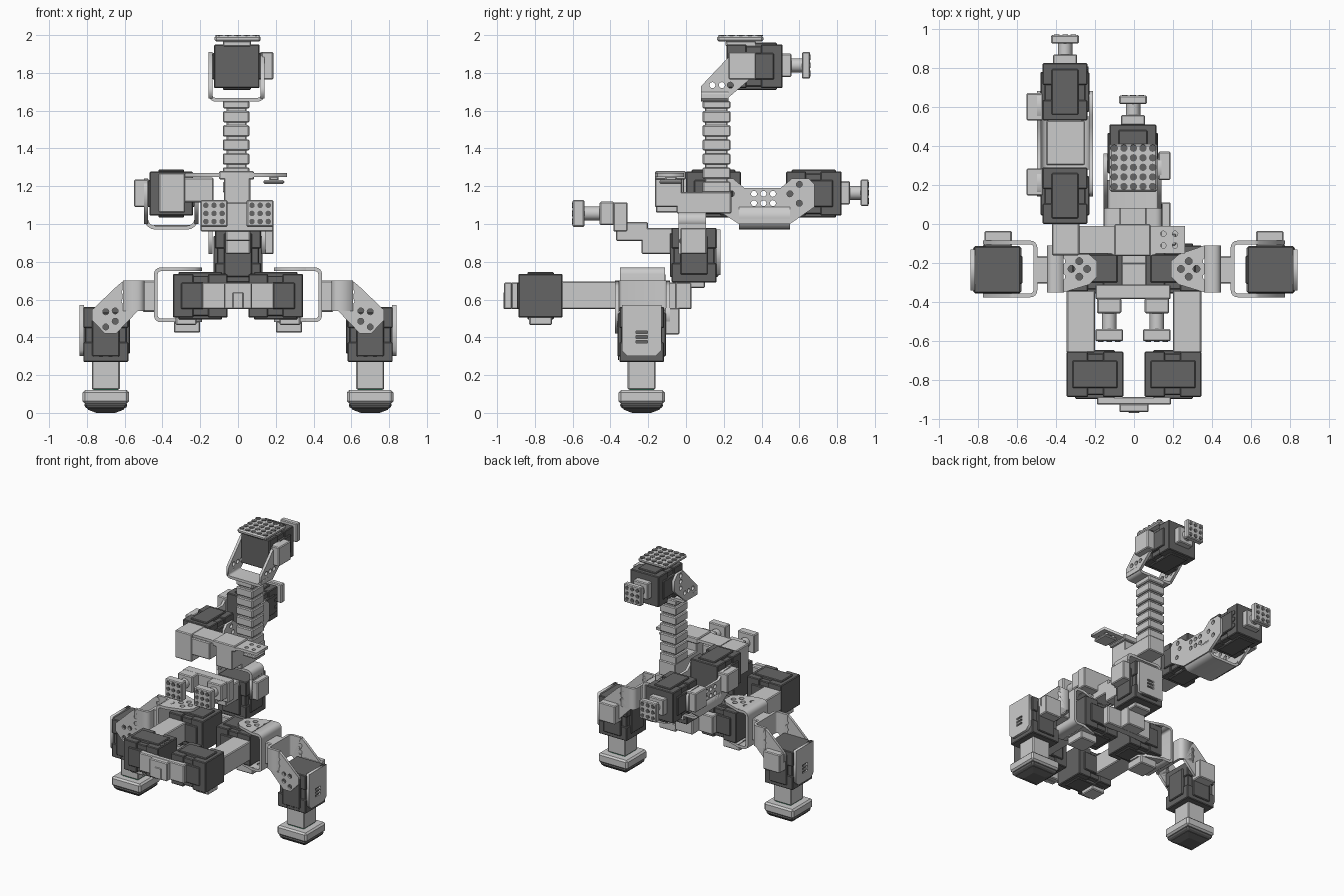
import bpy, bmesh
from math import sin, cos, pi
from mathutils import Matrix, Vector

if "Cube" in bpy.data.objects:
    bpy.data.objects.remove(bpy.data.objects["Cube"])

DARK = bpy.data.materials.new("dark_grey")
DARK.diffuse_color = (0.13, 0.13, 0.13, 1)
DARK.use_nodes = True
DARK.node_tree.nodes["Principled BSDF"].inputs["Base Color"].default_value = DARK.diffuse_color
GREEN = bpy.data.materials.new("green")
GREEN.diffuse_color = (0.02, 0.5, 0.2, 1)
GREEN.use_nodes = True
GREEN.node_tree.nodes["Principled BSDF"].inputs["Base Color"].default_value = GREEN.diffuse_color
# local (u, v, w) to world: plates are drawn in the plane normal to the axis
AXES = {'x': Matrix(((0, 0, 1), (1, 0, 0), (0, 1, 0))),
        'y': Matrix(((1, 0, 0), (0, 0, -1), (0, 1, 0))),
        'z': Matrix.Identity(3)}


def add(name, mesh, mat=None, bevel=0):
    ob = bpy.data.objects.new(name, mesh)
    bpy.context.collection.objects.link(ob)
    if mat:
        mesh.materials.append(mat)
    if bevel:
        m = ob.modifiers.new("bevel", 'BEVEL')
        m.width, m.segments = bevel, 1
    return ob


def blocks(name, bounds, mat=None, bevel=0.006):
    """One object from boxes given as (x0, x1, y0, y1, z0, z1)."""
    bm = bmesh.new()
    for b in bounds:
        lo, hi = Vector(b[0::2]), Vector(b[1::2])
        d = hi - lo
        bmesh.ops.create_cube(bm, size=1, matrix=Matrix.Translation((lo + hi) / 2) @ Matrix.Diagonal((*d, 1)))
    me = bpy.data.meshes.new(name)
    bm.to_mesh(me)
    bm.free()
    return add(name, me, mat, bevel)


def circ(u, v, r=0.016):
    return [(u + r * cos(i * pi / 6), v + r * sin(i * pi / 6)) for i in range(12)]


def rect(u0, u1, v0, v1):
    return [(u0, v0), (u1, v0), (u1, v1), (u0, v1)]


def plate(name, axis, w0, w1, outline, holes=(), mat=None):
    """Flat outline with holes, extruded from w0 to w1 along the axis."""
    cu = bpy.data.curves.new(name, 'CURVE')
    cu.dimensions, cu.fill_mode, cu.extrude = '2D', 'BOTH', abs(w1 - w0) / 2
    for pts in [outline, *holes]:
        sp = cu.splines.new('POLY')
        sp.points.add(len(pts) - 1)
        for p, q in zip(sp.points, pts):
            p.co = (q[0], q[1], 0, 1)
        sp.use_cyclic_u = True
    tmp = bpy.data.objects.new("tmp", cu)
    bpy.context.collection.objects.link(tmp)
    bpy.context.view_layer.update()
    me = bpy.data.meshes.new_from_object(tmp.evaluated_get(bpy.context.evaluated_depsgraph_get()))
    bpy.data.objects.remove(tmp)
    off = Vector([(w0 + w1) / 2 if a == axis else 0 for a in 'xyz'])
    me.transform(Matrix.Translation(off) @ AXES[axis].to_4x4())
    me.name = name
    return add(name, me, mat)


def u_bracket(name, axis, w0, w1, a, b, base, tip, t=0.02, r=0.035, swap=False):
    """Bent strap: legs at a and b, closed at base, open at tip."""
    s = 1 if tip > base else -1

    def half(o, rr):
        lo, hi, bs = a + o, b - o, base + s * o
        p = [(lo, tip)]
        p += [(lo + rr - rr * cos(k * pi / 8), bs + s * (rr - rr * sin(k * pi / 8))) for k in range(5)]
        p += [(hi - rr + rr * sin(k * pi / 8), bs + s * (rr - rr * cos(k * pi / 8))) for k in range(5)]
        return p + [(hi, tip)]
    pts = half(0, r) + half(t, max(r - t, 0.005))[::-1]
    return plate(name, axis, w0, w1, [p[::-1] for p in pts] if swap else pts)


def dots(name, axis, w, centres, r=0.016, mat=DARK):
    """Shallow round studs or screw heads on a face."""
    bm = bmesh.new()
    for u, v in centres:
        bmesh.ops.create_cone(bm, cap_ends=True, segments=10, radius1=r, radius2=r, depth=0.006,
                              matrix=Matrix.Translation((u, v, 0)))
    me = bpy.data.meshes.new(name)
    bm.to_mesh(me)
    bm.free()
    off = Vector([w if a == axis else 0 for a in 'xyz'])
    me.transform(Matrix.Translation(off) @ AXES[axis].to_4x4())
    return add(name, me, mat)


def grid(u, v, nu, nv, step):
    return [(u + (i - (nu - 1) / 2) * step, v + (j - (nv - 1) / 2) * step) for i in range(nu) for j in range(nv)]


def servo(name, b, axis):
    """Dark motor case: recessed core, two full end blocks, ridges, screws."""
    k = 'xyz'.index(axis)
    lo, hi = list(b[0::2]), list(b[1::2])
    n = hi[k] - lo[k]

    def part(f0, f1, inset):
        out = []
        for i in range(3):
            out += [lo[i] + n * f0, lo[i] + n * f1] if i == k else [lo[i] + inset[i], hi[i] - inset[i]]
        return out
    i, j = [q for q in range(3) if q != k]
    ia, ib = [0.0] * 3, [0.0] * 3
    ia[i], ia[j] = 0.05, -0.006
    ib[i], ib[j] = -0.006, 0.05
    blocks(name, [part(0.02, 0.98, [0.014] * 3), part(0, 0.36, [0.004] * 3), part(0.62, 1, [0.004] * 3),
                  part(0.1, 0.9, ia), part(0.15, 0.85, ib)], DARK, 0.005)


def connector(name, c, axis, w0, w1):
    """Square base, round neck and studded square pad along an axis."""
    def bx(a0, a1, h):
        return [e for q, a in enumerate('xyz') for e in
                (sorted((a0, a1)) if a == axis else (c[q] - h, c[q] + h))]
    d = w1 - w0
    blocks(name, [bx(w0, w0 + d * 0.35, 0.062), bx(w1 - d * 0.28, w1, 0.071)])
    uv = [c[q] for q, a in enumerate('xyz') if a != axis]
    plate(name + "_neck", axis, w0, w1 - d * 0.1, circ(*uv, 0.037))
    dots(name + "_studs", axis, w1, grid(*uv, 3, 3, 0.043), 0.015)


# ---------- right leg, hip and front rail (mirrored afterwards) ----------
before = set(bpy.data.objects)
LX, LY = 0.7, -0.235
blocks("foot_plate", [(0.577, 0.823, -0.357, -0.112, 0.05, 0.12)], None, 0.012)
bm = bmesh.new()
for z, d, r1, r2 in ((0.036, 0.03, 0.105, 0.118), (0.0105, 0.021, 0.05, 0.105)):
    bmesh.ops.create_cone(bm, cap_ends=True, segments=4, radius1=r1 * 2**.5, radius2=r2 * 2**.5, depth=d,
                          matrix=Matrix.Translation((LX, LY, z)) @ Matrix.Rotation(pi / 4, 4, 'Z'))
me = bpy.data.meshes.new("foot_sole")
bm.to_mesh(me)
bm.free()
add("foot_sole", me, DARK, 0.01)
dots("sole_studs", 'z', 0.019, [p for p in grid(LX, LY, 3, 3, 0.07)], 0.02)
blocks("ankle_pad", [(0.635, 0.765, -0.3, -0.17, 0.115, 0.126)], GREEN, 0)
blocks("ankle", [(0.626, 0.774, -0.309, -0.161, 0.124, 0.28)])
servo("leg_servo", (0.577, 0.823, -0.357, -0.112, 0.27, 0.56), 'z')
dots("leg_screws", 'y', -0.357, [(LX + q, 0.295) for q in (-0.05, 0, 0.05)])
plate("leg_cover", 'x', 0.815, 0.838,
      [(-0.34, 0.57), (-0.34, 0.33), (-0.31, 0.3), (-0.16, 0.3), (-0.13, 0.33), (-0.13, 0.57)],
      [rect(-0.265, -0.205, z, z + 0.014) for z in (0.37, 0.395, 0.42)])
blocks("leg_horn", [(0.625, 0.765, -0.115, -0.035, 0.415, 0.555)])
u_bracket("knee_strap", 'z', 0.54, 0.70, -0.375, -0.085, 0.495, 0.61, swap=True)
knee = [(0.53, 0.54), (0.605, 0.70), (0.64, 0.672), (0.772, 0.546), (0.772, 0.49), (0.705, 0.42), (0.645, 0.42)]
for y in (-0.375, -0.105):
    plate("knee_side", 'y', y, y + 0.02, knee,
          [circ(*p) for p in ((0.6, 0.59), (0.6, 0.64), (0.65, 0.485), (0.7, 0.455), (0.7, 0.535), (0.65, 0.54))])
blocks("hip_link", [(0.44, 0.505, -0.305, -0.165, 0.535, 0.70)])
u_bracket("hip_strap", 'y', -0.35, -0.11, 0.48, 0.77, 0.445, 0.36, swap=True)
for z in (0.48, 0.75):
    plate("hip_plate", 'z', z, z + 0.02,
          [(0.19, -0.27), (0.23, -0.31), (0.36, -0.35), (0.4, -0.31), (0.4, -0.15), (0.36, -0.11), (0.23, -0.155), (0.19, -0.19)],
          [circ(x, y, 0.018) for x, y in ((0.24, -0.23), (0.28, -0.19), (0.28, -0.27), (0.32, -0.23), (0.37, -0.19), (0.37, -0.27))])
servo("hip_servo", (0.055, 0.345, -0.35, -0.105, 0.5, 0.74), 'x')
blocks("hip_horn", [(0.2, 0.34, -0.31, -0.16, 0.425, 0.485)])
blocks("side_rail", [(0.2, 0.345, -0.66, -0.34, 0.55, 0.695)])
servo("front_servo", (0.055, 0.345, -0.89, -0.65, 0.5, 0.74), 'x')
blocks("front_servo_horn", [(0.22, 0.33, -0.83, -0.71, 0.465, 0.51)])
dots("front_servo_screws", 'z', 0.735, [(x, y) for x in (0.08, 0.29) for y in (-0.82, -0.77, -0.715)])
for ob in set(bpy.data.objects) - before:
    me = ob.data.copy()
    me.transform(Matrix.Diagonal((-1, 1, 1, 1)))
    me.flip_normals()
    add("left_" + ob.name.split('.')[0], me, None, ob.modifiers[0].width if ob.modifiers else 0)

# ---------- base centre ----------
blocks("front_crossbar", [(-0.19, 0.19, -0.925, -0.885, 0.55, 0.69), (-0.075, 0.075, -0.963, -0.92, 0.55, 0.69)])
blocks("front_tab", [(-0.03, 0.03, -0.967, -0.95, 0.55, 0.64)])
blocks("rear_crossbar", [(-0.19, 0.19, -0.11, -0.05, 0.55, 0.69), (-0.075, 0.075, -0.06, 0.03, 0.55, 0.69)])
blocks("waist_link", [(-0.072, 0.072, -0.05, 0.1, 0.66, 0.75)])

# ---------- waist ----------
servo("waist_servo", (-0.125, 0.125, -0.08, 0.165, 0.69, 0.98), 'z')
plate("waist_cover", 'y', 0.16, 0.182, rect(-0.105, 0.105, 0.73, 0.97),
      [rect(-0.03, 0.03, z, z + 0.014) for z in (0.79, 0.815, 0.84)])
blocks("waist_horn", [(0.125, 0.188, -0.03, 0.11, 0.84, 0.98)])
u_bracket("waist_strap", 'y', -0.04, 0.105, -0.155, 0.145, 1.06, 0.99)
for x in (-0.155, 0.125):
    plate("waist_side", 'x', x, x + 0.02, rect(-0.04, 0.105, 0.84, 1.0), [circ(q, 0.91) for q in (-0.02, 0.035, 0.09)])
blocks("waist_front_arm", [(-0.065, 0.065, -0.235, -0.07, 0.84, 0.98), (-0.065, 0.065, -0.37, -0.2, 0.91, 1.01)])
blocks("chest_crossbar", [(-0.198, 0.188, -0.385, -0.31, 0.96, 1.115)])
for x in (-0.127, 0.117):
    connector("chest_connector", (x, 0, 1.056), 'y', -0.38, -0.6)

# ---------- chest and neck ----------
blocks("chest_block", [(-0.075, 0.065, -0.05, 0.24, 1.055, 1.17), (-0.075, 0.065, -0.165, -0.02, 1.09, 1.27)])
plate("shoulder_bar", 'z', 1.25, 1.27,
      [(-0.28, -0.15), (-0.12, -0.15), (-0.09, -0.165), (0.08, -0.165), (0.12, -0.15), (0.26, -0.15),
       (0.26, -0.01), (-0.28, -0.01)], [circ(0.18 + a, -0.08 + b, 0.014) for a in (-0.03, 0.03) for b in (-0.03, 0.03)])
blocks("shoulder_collar", [(-0.1, 0.085, -0.165, 0.0, 1.235, 1.28)])
blocks("right_shoulder_pad", [(0.135, 0.245, -0.14, -0.02, 1.213, 1.232), (0.165, 0.215, -0.11, -0.05, 1.23, 1.252)])
blocks("left_shoulder_link", [(-0.34, -0.13, -0.155, -0.01, 1.115, 1.245), (-0.42, -0.28, -0.16, 0.005, 1.06, 1.27)])
blocks("neck_core", [(-0.06, 0.045, 0.1, 0.22, 1.15, 1.64)])
for i in range(6):
    z = 1.165 + i * 0.0745
    blocks("neck_segment", [(-0.08, 0.06, 0.088, 0.235, z, z + 0.06)])
blocks("neck_top", [(-0.08, 0.06, 0.088, 0.235, 1.612, 1.652)])

# ---------- head ----------
u_bracket("head_strap", 'y', 0.08, 0.225, -0.155, 0.14, 1.648, 1.70)
jaw = [(0.08, 1.665), (0.22, 1.665), (0.325, 1.755), (0.36, 1.79), (0.36, 1.87), (0.325, 1.91), (0.25, 1.91), (0.08, 1.73)]
for x in (-0.155, 0.12):
    plate("head_side", 'x', x, x + 0.02, jaw,
          [circ(*p) for p in ((0.14, 1.735), (0.19, 1.735), (0.235, 1.735), (0.285, 1.79), (0.285, 1.84), (0.285, 1.885))])
servo("head_servo", (-0.13, 0.118, 0.215, 0.51, 1.715, 1.955), 'y')
blocks("head_horn", [(0.125, 0.187, 0.225, 0.37, 1.765, 1.91)])
blocks("head_top_neck", [(-0.08, 0.07, 0.21, 0.37, 1.94, 1.97)])
blocks("head_top_plate", [(-0.125, 0.12, 0.165, 0.41, 1.965, 1.997)], None, 0.01)
dots("head_top_studs", 'z', 1.997, grid(-0.003, 0.29, 5, 5, 0.049), 0.019)
connector("head_connector", (-0.005, 0, 1.84), 'y', 0.505, 0.657)

# ---------- raised arm ----------
AX = -0.353
servo("shoulder_servo", (-0.472, -0.235, 0, 0.29, 1.04, 1.282), 'y')
servo("forearm_servo", (-0.472, -0.235, 0.53, 0.823, 1.04, 1.282), 'y')
for y in (0.145, 0.53):
    blocks("arm_horn", [(-0.55, -0.465, y, y + 0.14, 1.09, 1.235)])
u_bracket("arm_strap", 'y', 0.28, 0.55, -0.497, -0.21, 0.97, 1.09, r=0.06)
blocks("arm_floor_rib", [(-0.45, -0.25, 0.3, 0.53, 0.978, 0.995)])
side = [(0.14, 1.09), (0.28, 1.0), (0.28, 0.985), (0.55, 0.985), (0.55, 1.0), (0.68, 1.09), (0.68, 1.21), (0.65, 1.24),
        (0.56, 1.24), (0.5, 1.19), (0.31, 1.19), (0.25, 1.24), (0.17, 1.24), (0.14, 1.21)]
side = [p for p in side if p[1] != 0.985]
for x in (-0.497, -0.23):
    plate("arm_side", 'x', x, x + 0.02, side,
          [circ(q, z) for q in (0.36, 0.41, 0.46) for z in (1.11, 1.16)] +
          [circ(*p) for p in ((0.21, 1.1), (0.24, 1.16), (0.55, 1.16), (0.6, 1.21), (0.6, 1.11), (0.22, 1.21))])
dots("arm_screws", 'z', 1.282, [(AX + a, y + b) for a in (-0.045, 0, 0.045) for y in (0.12, 0.66) for b in (-0.025, 0.025)])
dots("forearm_side_screws", 'x', -0.235, [(0.79, z) for z in (1.11, 1.16, 1.21)])
connector("arm_connector", (AX, 0, 1.165), 'y', 0.815, 0.967)
